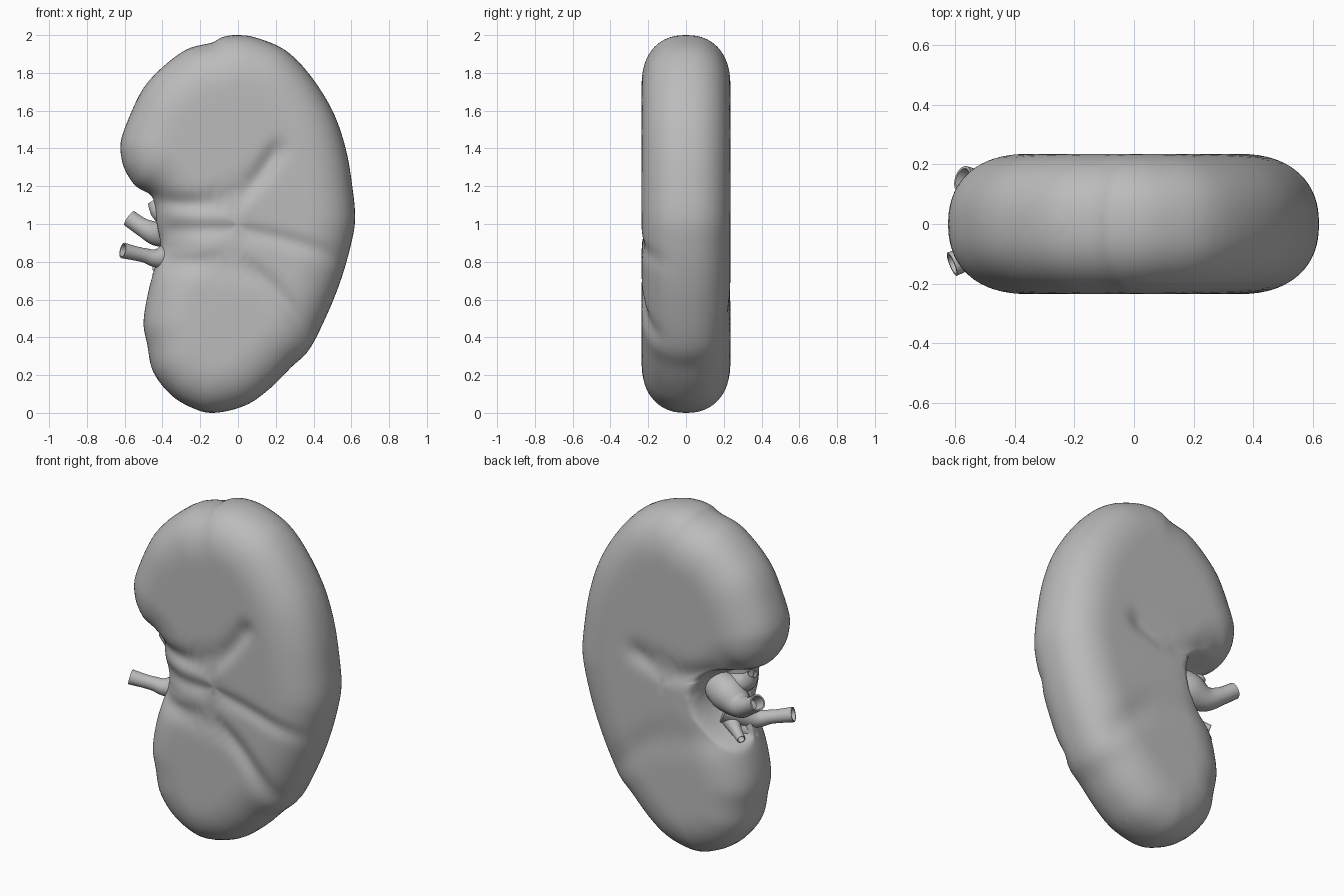
import bpy, bmesh, math
from mathutils import Vector

if "Cube" in bpy.data.objects:
    bpy.data.objects.remove(bpy.data.objects["Cube"])

flesh = bpy.data.materials.new("plain_grey")
flesh.diffuse_color = (0.5, 0.5, 0.5, 1)
flesh.use_nodes = True
flesh.node_tree.nodes["Principled BSDF"].inputs["Base Color"].default_value = flesh.diffuse_color


def finish(bm, name):
    bmesh.ops.recalc_face_normals(bm, faces=bm.faces)
    me = bpy.data.meshes.new(name)
    bm.to_mesh(me)
    bm.free()
    me.materials.append(flesh)
    ob = bpy.data.objects.new(name, me)
    bpy.context.collection.objects.link(ob)
    for p in me.polygons:
        p.use_smooth = True
    return ob


def spline(pts, n, closed=False):
    """Catmull-Rom through pts, n samples per span."""
    pts = [Vector(p) for p in pts]
    m = len(pts)
    get = (lambda i: pts[i % m]) if closed else (lambda i: pts[max(0, min(m - 1, i))])
    out = []
    for i in range(m if closed else m - 1):
        a, b, c, d = get(i - 1), get(i), get(i + 1), get(i + 2)
        for k in range(n):
            t = k / n
            out.append(0.5 * (2 * b + (c - a) * t + (2 * a - 5 * b + 4 * c - d) * t * t
                              + (3 * b - a - 3 * c + d) * t ** 3))
    if not closed:
        out.append(pts[-1])
    return out


def path_dist(p, path, closed=False):
    best = 9.0
    for i in range(0 if closed else 1, len(path)):
        a, b = path[i - 1], path[i]
        ab = b - a
        t = max(0, min(1, (p - a).dot(ab) / max(ab.length_squared, 1e-9)))
        best = min(best, (p - a - ab * t).length)
    return best


# Front outline (x, z), counter-clockwise from the lower pole
outline_pts = [(-0.13, 0), (0.04, 0.04), (0.17, 0.13), (0.28, 0.24), (0.38, 0.34), (0.48, 0.54),
               (0.55, 0.72), (0.6, 0.9), (0.62, 1.03), (0.605, 1.2), (0.57, 1.4), (0.5, 1.6),
               (0.38, 1.79), (0.25, 1.92), (0.1, 1.985), (0, 2.0), (-0.08, 1.99), (-0.14, 1.96),
               (-0.27, 1.925), (-0.4, 1.83), (-0.5, 1.72), (-0.57, 1.58), (-0.62, 1.44),
               (-0.615, 1.34), (-0.59, 1.27), (-0.54, 1.2), (-0.465, 1.155), (-0.44, 1.1),
               (-0.43, 1.0), (-0.41, 0.88), (-0.44, 0.77), (-0.475, 0.64), (-0.5, 0.48),
               (-0.48, 0.36), (-0.45, 0.22), (-0.36, 0.1), (-0.25, 0.03)]
outline = spline(outline_pts, 6, True)
coarse = outline[::2]

# Surface furrows: path, depth, width
front_furrows = [
    (spline([(-0.45, 1.12), (-0.2, 1.11), (0.03, 1.17), (0.2, 1.38)], 3), 0.03, 0.05),
    (spline([(-0.35, 0.97), (0.05, 0.96), (0.4, 0.87), (0.55, 0.8)], 3), 0.016, 0.045),
    (spline([(-0.35, 0.79), (0, 0.78), (0.2, 0.65), (0.36, 0.42)], 3), 0.022, 0.05),
]
back_furrows = [
    (spline([(-0.3, 1.15), (-0.1, 1.1), (0.15, 1.15)], 3), 0.025, 0.06),
    (spline([(-0.3, 0.75), (0.05, 0.68), (0.3, 0.45)], 3), 0.012, 0.08),
]


def half_thickness(p, back):
    d = min(path_dist(p, coarse, True), 0.27)
    y = 0.235 * max(0, 1 - (1 - d / 0.27) ** 2.3) ** (1 / 2.3)
    cut = sum(depth * math.exp(-(path_dist(p, f) / w) ** 2)
              for f, depth, w in (back_furrows if back else front_furrows))
    # soft hollow leading into the hilum
    cut += 0.06 * math.exp(-((p.x + 0.42) / 0.17) ** 2 - ((p.y - 0.93) / 0.17) ** 2)
    y -= cut * y / 0.235
    if back:
        # open pocket of the hilum, leaning outward toward its lower end
        ex = (p.x + 0.47 + 0.25 * (0.95 - p.y)) / 0.26
        ez = (p.y - 0.93) / 0.23
        k = max(0, min(1, (1.12 - math.hypot(ex, ez)) / 0.25))
        y *= 1 - 0.88 * k * k * (3 - 2 * k)
    return y


# Kidney body: concentric rings of the outline, inflated front and back
centre = Vector((0, 1))
RINGS = 28
bm = bmesh.new()
rim = [bm.verts.new((p.x, 0, p.y)) for p in outline]
n = len(outline)
for back in (False, True):
    sign = 1 if back else -1
    prev = rim
    for r in range(1, RINGS):
        s = 1 - (r / RINGS) ** 2
        ring = []
        for p in outline:
            q = centre + (p - centre) * s
            ring.append(bm.verts.new((q.x, sign * half_thickness(q, back), q.y)))
        for i in range(n):
            j = (i + 1) % n
            bm.faces.new((prev[i], prev[j], ring[j], ring[i]))
        prev = ring
    tip = bm.verts.new((0, sign * half_thickness(centre, back), 1))
    for i in range(n):
        bm.faces.new((prev[i], prev[(i + 1) % n], tip))
finish(bm, "kidney_body")


def vessel(name, pts, seg=20):
    """Round tube through (x, y, z, radius), with a hollow outer end."""
    path = spline(pts, 6)
    bm = bmesh.new()
    rings = []

    def ring(c, axis, rad):
        u = axis.cross(Vector((0, 1, 0.2))).normalized()
        v = axis.cross(u).normalized()
        rings.append([bm.verts.new(c + rad * (u * math.cos(a) + v * math.sin(a)))
                      for a in (2 * math.pi * k / seg for k in range(seg))])

    for i, p in enumerate(path):
        a, b = path[max(0, i - 1)].xyz, path[min(len(path) - 1, i + 1)].xyz
        axis = (b - a).normalized()
        ring(p.xyz, axis, p.w)
    end, rad = path[-1].xyz, path[-1].w
    ring(end, axis, rad * 0.82)
    ring(end - axis * 0.07, axis, rad * 0.7)
    for a, b in zip(rings, rings[1:]):
        for i in range(seg):
            j = (i + 1) % seg
            bm.faces.new((a[i], a[j], b[j], b[i]))
    bm.faces.new(rings[0])
    bm.faces.new(rings[-1])
    ob = finish(bm, name)
    bpy.context.view_layer.objects.active = ob
    ob.select_set(True)
    bpy.ops.object.shade_smooth_by_angle(angle=math.radians(50))
    ob.select_set(False)


# Renal pelvis and vessels in the hilum
vessel("upper_vessel", [(-0.2, 0.03, 1.02, 0.08), (-0.32, 0.06, 0.98, 0.1), (-0.42, 0.09, 0.95, 0.07),
                        (-0.5, 0.125, 0.98, 0.05), (-0.575, 0.15, 1.03, 0.046)])
vessel("lower_vessel", [(-0.28, 0.03, 0.88, 0.09), (-0.41, -0.05, 0.82, 0.055),
                        (-0.5, -0.09, 0.835, 0.038), (-0.61, -0.135, 0.86, 0.042)])
vessel("small_branch", [(-0.32, 0.04, 0.82, 0.05), (-0.39, 0.08, 0.78, 0.03), (-0.44, 0.11, 0.76, 0.024)])
vessel("lower_branch", [(-0.34, 0.0, 0.78, 0.05), (-0.4, -0.02, 0.75, 0.04), (-0.44, -0.03, 0.72, 0.02)])
vessel("upper_branch", [(-0.32, 0.0, 1.02, 0.07), (-0.41, 0.01, 1.06, 0.05), (-0.45, 0.02, 1.12, 0.03)])
